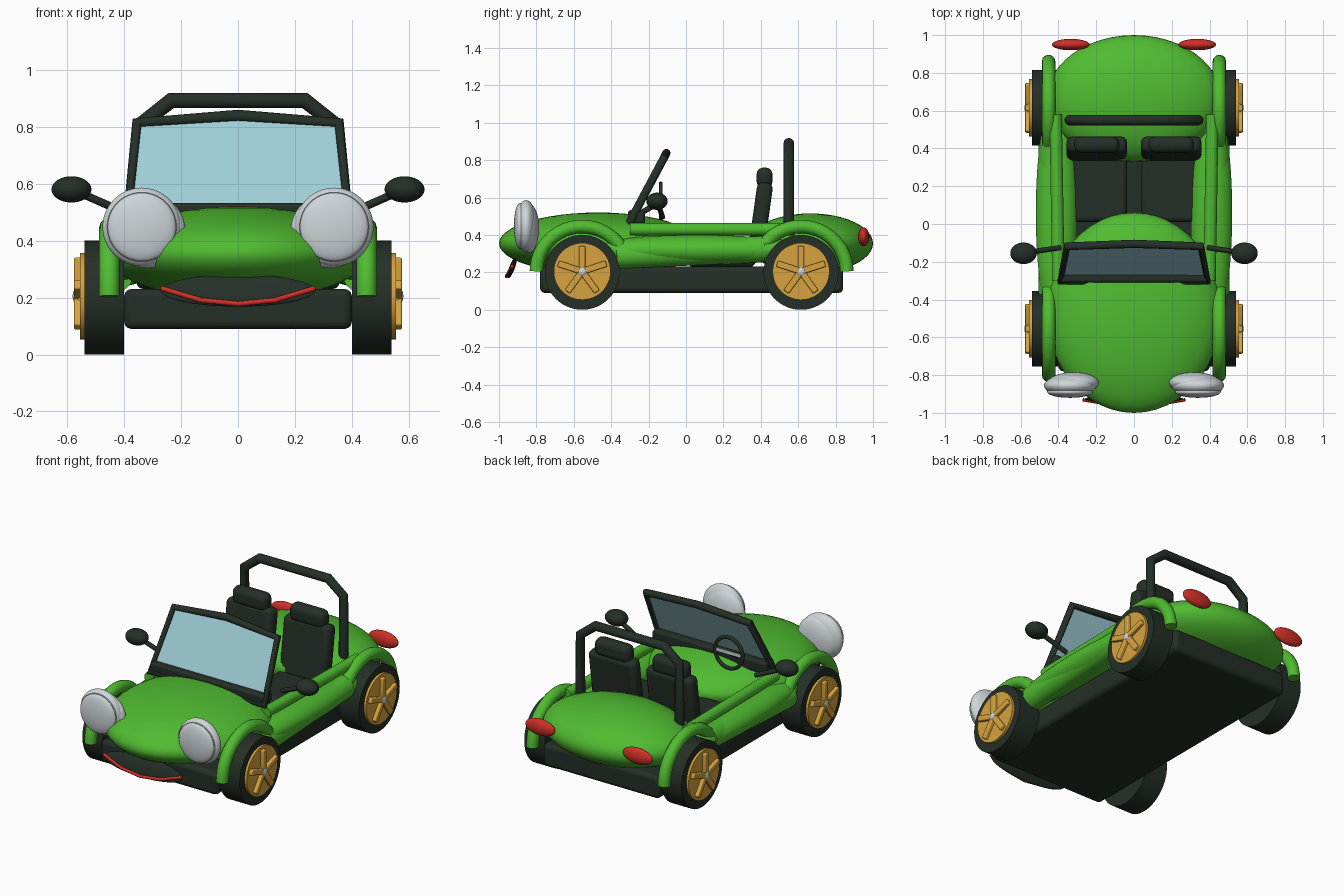
import bpy
from math import sin, cos, pi, radians
from mathutils import Vector

if "Cube" in bpy.data.objects:
    bpy.data.objects.remove(bpy.data.objects["Cube"])


def material(name, rgb):
    m = bpy.data.materials.new(name)
    m.use_nodes = True
    m.diffuse_color = (*rgb, 1)
    m.node_tree.nodes["Principled BSDF"].inputs["Base Color"].default_value = (*rgb, 1)
    return m


GREEN = material("body green", (0.08, 0.5, 0.03))
DARK = material("dark trim", (0.018, 0.028, 0.02))
GOLD = material("wheel gold", (0.68, 0.37, 0.05))
SILVER = material("lamp silver", (0.62, 0.67, 0.69))
RED = material("signal red", (0.62, 0.03, 0.02))
GLASS = material("glass blue", (0.35, 0.62, 0.68))


def finish(name, mat, smooth=True):
    ob = bpy.context.object
    ob.name = name
    ob.data.materials.clear()
    ob.data.materials.append(mat)
    if smooth:
        bpy.ops.object.shade_smooth_by_angle(angle=radians(40))
    return ob


def ellipsoid(name, loc, radii, mat, rot=(0, 0, 0)):
    bpy.ops.mesh.primitive_uv_sphere_add(segments=48, ring_count=24, location=loc, rotation=rot)
    bpy.context.object.scale = radii
    return finish(name, mat)


def box(name, loc, size, mat, bevel=0.02, rot=(0, 0, 0)):
    bpy.ops.mesh.primitive_cube_add(size=1, location=loc, rotation=rot)
    ob = bpy.context.object
    ob.scale = size
    bpy.ops.object.transform_apply(location=False, rotation=False, scale=True)
    mod = ob.modifiers.new("soft edges", "BEVEL")
    mod.width = bevel
    mod.segments = 3
    return finish(name, mat)


def rod(name, a, b, r, mat, sides=32):
    a, b = Vector(a), Vector(b)
    bpy.ops.mesh.primitive_cylinder_add(vertices=sides, radius=r, depth=(b - a).length,
                                        location=(a + b) / 2)
    bpy.context.object.rotation_euler = (b - a).to_track_quat("Z", "Y").to_euler()
    return finish(name, mat)


def tube(name, points, r, mat, closed=False):
    cu = bpy.data.curves.new(name, "CURVE")
    cu.dimensions = "3D"
    cu.bevel_depth = r
    cu.bevel_resolution = 4
    cu.use_fill_caps = True
    sp = cu.splines.new("POLY")
    sp.points.add(len(points) - 1)
    for p, co in zip(sp.points, points):
        p.co = (*co, 1)
    sp.use_cyclic_u = closed
    ob = bpy.data.objects.new(name, cu)
    bpy.context.collection.objects.link(ob)
    bpy.ops.object.select_all(action="DESELECT")
    ob.select_set(True)
    bpy.context.view_layer.objects.active = ob
    bpy.ops.object.convert(target="MESH")
    return finish(name, mat)


# Chassis and main body shells
box("chassis", (0, 0.03, 0.16), (0.8, 1.62, 0.14), DARK, 0.025)
ellipsoid("hood", (0, -0.47, 0.355), (0.46, 0.53, 0.165), GREEN)
ellipsoid("rear_body", (0, 0.665, 0.355), (0.46, 0.335, 0.16), GREEN)

# Front mouth with red lip
ellipsoid("mouth", (0, -0.93, 0.225), (0.27, 0.015, 0.06), DARK, (radians(-20), 0, 0))
lip = [(x, -0.96 + 0.4 * x * x, 0.178 + 0.75 * x * x) for x in (-0.27, -0.13, 0, 0.13, 0.27)]
tube("mouth_lip", lip, 0.009, RED)

# Roll bar
half = [(0.34, 0.42), (0.34, 0.81), (0.235, 0.892)]
bar = half + [(-x, z) for x, z in reversed(half)]
tube("roll_bar", [(x, 0.55, z) for x, z in bar], 0.028, DARK)

# Windshield: leaning five-sided frame around a thin pane
outline = [(-0.39, -0.3, 0.47), (0.39, -0.3, 0.47), (0.355, -0.118, 0.812),
           (0, -0.105, 0.838), (-0.355, -0.118, 0.812)]
tube("windshield_frame", outline, 0.022, DARK, closed=True)
pane = bpy.data.meshes.new("windshield_glass")
pane.from_pydata(outline, [], [range(5)])
glass = bpy.data.objects.new("windshield_glass", pane)
bpy.context.collection.objects.link(glass)
pane.materials.append(GLASS)
thick = glass.modifiers.new("thickness", "SOLIDIFY")
thick.thickness = 0.008
thick.offset = 0
box("cowl", (0, -0.265, 0.495), (0.78, 0.09, 0.075), DARK, 0.015)

# Steering wheel
wheel_at = Vector((-0.2, -0.135, 0.58))
bpy.ops.mesh.primitive_torus_add(location=wheel_at, rotation=(pi / 2, 0, 0), major_radius=0.095,
                                 minor_radius=0.011, major_segments=40, minor_segments=10)
finish("steering_wheel", DARK)
box("steering_spoke", wheel_at, (0.18, 0.012, 0.022), SILVER, 0.004)
rod("steering_column", wheel_at, (-0.2, -0.27, 0.5), 0.015, DARK, 16)

for s, side in ((1, "left"), (-1, "right")):
    # Side sill, bulge and door rail
    ellipsoid(f"{side}_side_bulge", (s * 0.41, 0.06, 0.32), (0.11, 0.62, 0.08), GREEN)
    rod(f"{side}_sill", (s * 0.435, -0.37, 0.288), (s * 0.435, 0.42, 0.325), 0.07, GREEN)
    rod(f"{side}_door_rail", (s * 0.40, -0.3, 0.43), (s * 0.415, 0.58, 0.43), 0.033, GREEN)

    # Seats
    x = s * 0.197
    box(f"{side}_seat_cushion", (x, 0.19, 0.29), (0.32, 0.36, 0.12), DARK, 0.025)
    box(f"{side}_seat_back", (x, 0.4, 0.5), (0.32, 0.085, 0.36), DARK, 0.03, (radians(-8), 0, 0))
    box(f"{side}_headrest", (x, 0.42, 0.705), (0.24, 0.085, 0.11), DARK, 0.035)

    # Wing mirror
    ellipsoid(f"{side}_mirror", (s * 0.585, -0.155, 0.58), (0.07, 0.057, 0.046), DARK)
    rod(f"{side}_mirror_arm", (s * 0.56, -0.15, 0.57), (s * 0.39, -0.125, 0.495), 0.014, DARK, 16)

    # Lamps
    ellipsoid(f"{side}_headlight_bowl", (s * 0.32, -0.84, 0.435), (0.135, 0.055, 0.132), SILVER)
    ellipsoid(f"{side}_headlight", (s * 0.338, -0.855, 0.448), (0.138, 0.058, 0.138), SILVER)
    rod(f"{side}_headlight_lens", (s * 0.338, -0.87, 0.448), (s * 0.338, -0.89, 0.448),
        0.122, SILVER, 48)
    ellipsoid(f"{side}_headlight_dome", (s * 0.338, -0.89, 0.448), (0.12, 0.03, 0.12), SILVER)
    ellipsoid(f"{side}_tail_light", (s * 0.335, 0.95, 0.39), (0.1, 0.03, 0.05), RED)

    for y, out, end in ((-0.555, -1, "front"), (0.615, 1, "rear")):
        tag = f"{end}_{side}"
        # Arched fender, open towards the sill
        arc = [radians(30 + 150 * i / 20) for i in range(21)]
        path = [(s * 0.452, y - out * 0.245 * cos(a), 0.205 + 0.24 * sin(a)) for a in arc]
        tube(f"{tag}_fender", path, 0.036, GREEN)
        # Tyre, rim, five spokes and hub
        rod(f"{tag}_tyre", (s * 0.40, y, 0.2), (s * 0.54, y, 0.2), 0.2, DARK, 64)
        rod(f"{tag}_rim", (s * 0.5, y, 0.205), (s * 0.555, y, 0.205), 0.152, GOLD, 48)
        for k in range(5):
            a = pi / 2 + k * 2 * pi / 5
            mid = (s * 0.558, y + 0.075 * cos(a), 0.205 + 0.075 * sin(a))
            box(f"{tag}_spoke_{k + 1}", mid, (0.036, 0.12, 0.034), GOLD, 0.006, (a, 0, 0))
        ellipsoid(f"{tag}_hub", (s * 0.555, y, 0.205), (0.026, 0.034, 0.034), SILVER)
